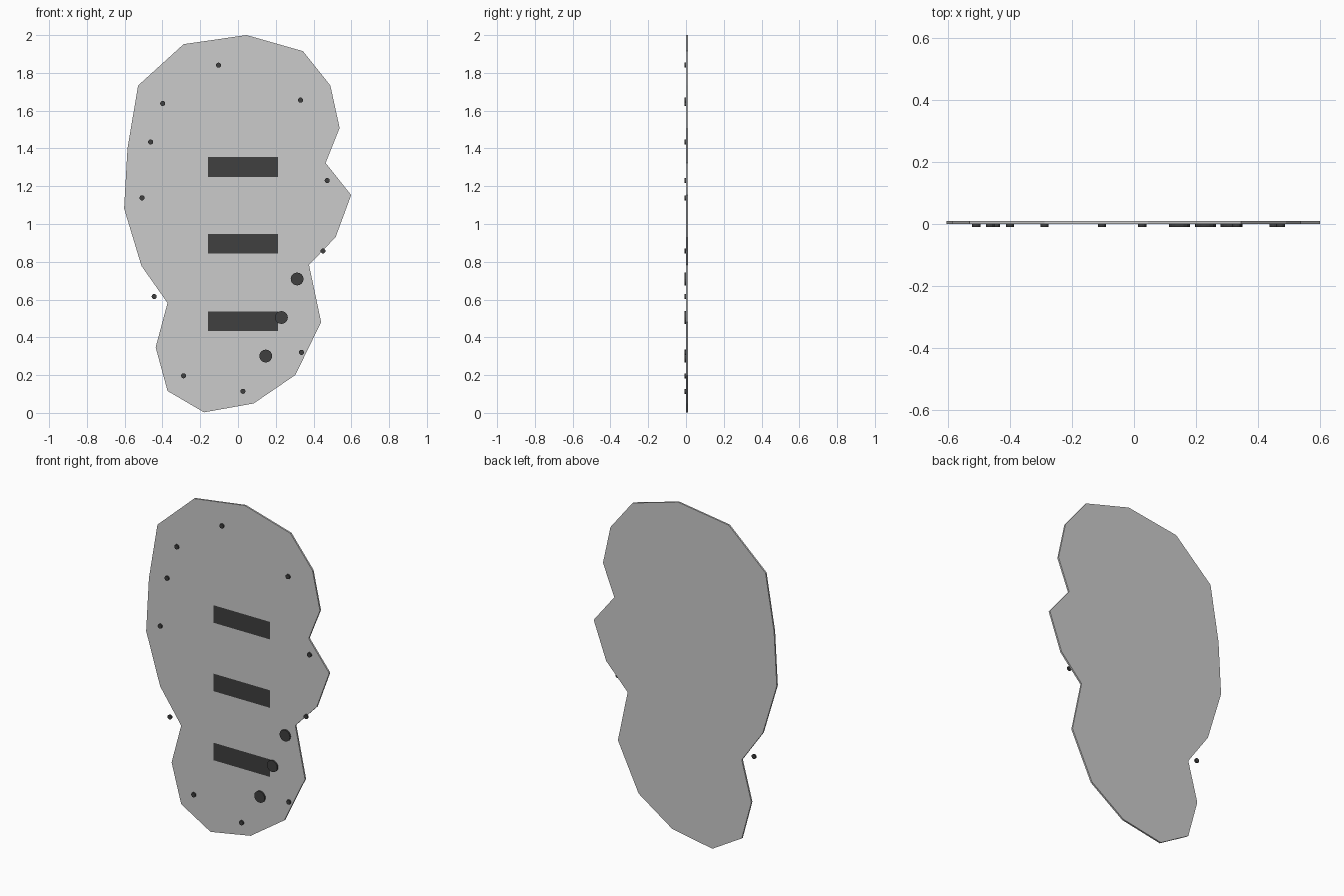
import bpy, bmesh, math

if "Cube" in bpy.data.objects:
    bpy.data.objects.remove(bpy.data.objects["Cube"])

dark = bpy.data.materials.new("dark_grey")
dark.diffuse_color = (0.05, 0.05, 0.05, 1)
dark.use_nodes = True
dark.node_tree.nodes["Principled BSDF"].inputs["Base Color"].default_value = dark.diffuse_color


def make_object(name, bm, mat=None):
    mesh = bpy.data.meshes.new(name)
    bm.to_mesh(mesh)
    bm.free()
    ob = bpy.data.objects.new(name, mesh)
    bpy.context.collection.objects.link(ob)
    if mat:
        mesh.materials.append(mat)
    return ob


def slab(name, points, y_front, y_back, mat=None):
    """Extrude an x-z profile along y; a single face if both depths match."""
    bm = bmesh.new()
    face = bm.faces.new([bm.verts.new((x, y_front, z)) for x, z in points])
    face.normal_update()
    if face.normal.y > 0:
        face.normal_flip()
    if y_back != y_front:
        front = [v for v in face.verts]
        back = [bm.verts.new((v.co.x, y_back, v.co.z)) for v in front]
        bm.faces.new(back[::-1])
        n = len(front)
        for i in range(n):
            j = (i + 1) % n
            bm.faces.new((front[j], front[i], back[i], back[j]))
        bmesh.ops.recalc_face_normals(bm, faces=bm.faces[:])
    return make_object(name, bm, mat)


def disc(name, x, z, r, sides):
    ring = [(x + r * math.cos(2 * math.pi * i / sides),
             z + r * math.sin(2 * math.pi * i / sides)) for i in range(sides)]
    return slab(name, ring, -0.009, 0.0005, dark)


# Irregular flat plate
outline = [(0.045, 2.0), (0.344, 1.915), (0.489, 1.733), (0.538, 1.508),
           (0.464, 1.323), (0.599, 1.153), (0.517, 0.931), (0.376, 0.783),
           (0.44, 0.481), (0.304, 0.201), (0.083, 0.05), (-0.18, 0.003),
           (-0.373, 0.116), (-0.436, 0.347), (-0.373, 0.582), (-0.511, 0.778),
           (-0.603, 1.082), (-0.585, 1.4), (-0.529, 1.733), (-0.288, 1.952)]
slab("plate", outline, 0.0, 0.01)

# Three flat dark rectangles on the front
for i, z in enumerate((0.486, 0.896, 1.302)):
    slab(f"dark_panel_{i + 1}",
         [(-0.159, z - 0.052), (0.212, z - 0.052),
          (0.212, z + 0.052), (-0.159, z + 0.052)], -0.001, -0.001, dark)

# Knobs in a slanted row
for i in range(3):
    disc(f"knob_{i + 1}", 0.147 + 0.083 * i, 0.301 + 0.204 * i, 0.034, 16)

# Screws around the edge
screws = [(-0.103, 1.841), (0.331, 1.656), (-0.399, 1.638), (-0.463, 1.434),
          (-0.508, 1.138), (0.472, 1.23), (0.45, 0.857), (-0.444, 0.616),
          (0.336, 0.32), (-0.288, 0.196), (0.026, 0.114)]
for i, (x, z) in enumerate(screws):
    disc(f"screw_{i + 1}", x, z, 0.0135, 12)
